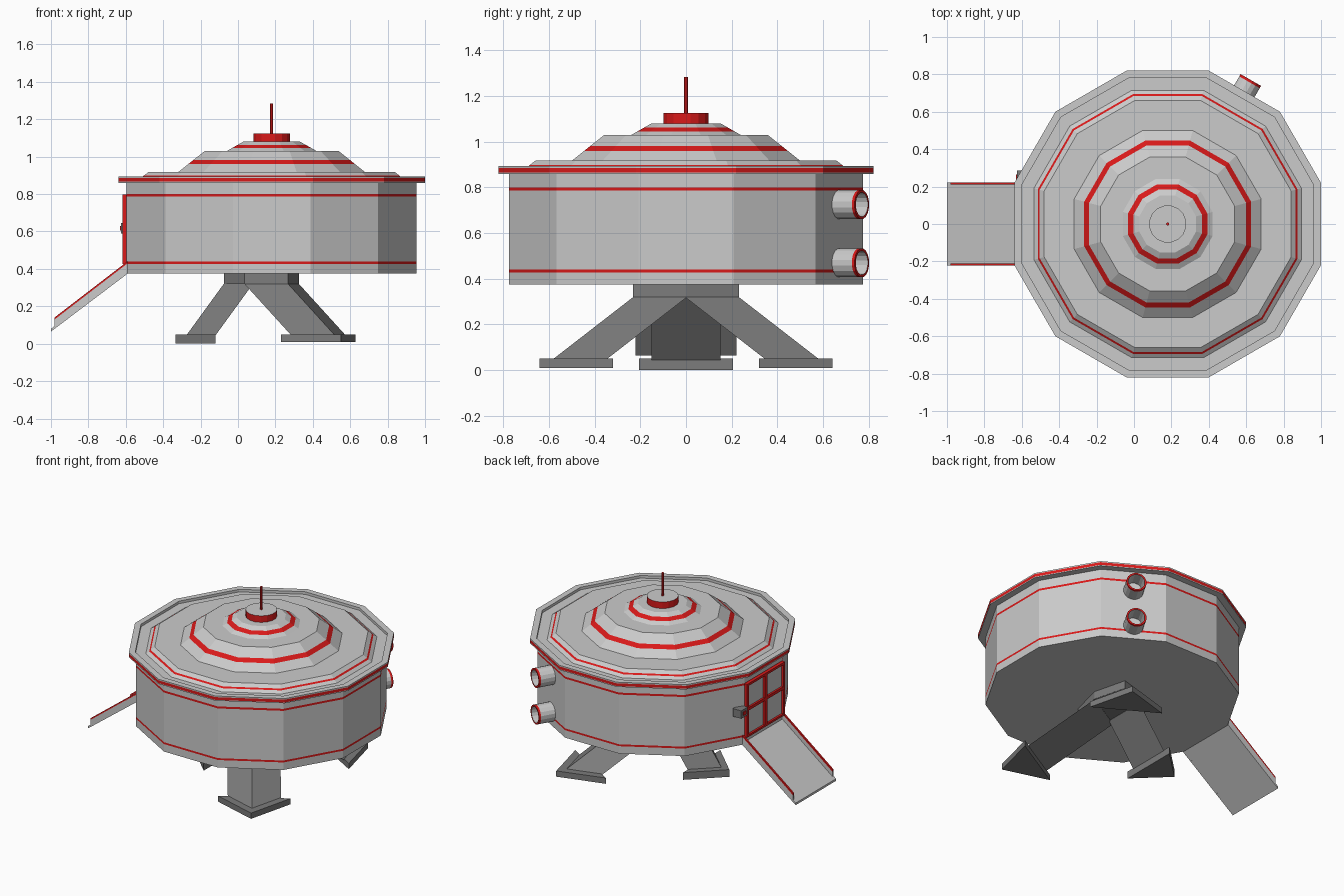
import bpy, bmesh
from math import cos, sin, pi, radians
from mathutils import Vector, Matrix

if "Cube" in bpy.data.objects:
    bpy.data.objects.remove(bpy.data.objects["Cube"])

CX = 0.18  # axis of the round building


def material(name, rgb):
    m = bpy.data.materials.new(name)
    m.diffuse_color = (*rgb, 1)
    m.use_nodes = True
    m.node_tree.nodes["Principled BSDF"].inputs["Base Color"].default_value = m.diffuse_color
    return m


GREY = material("hull_grey", (0.6, 0.6, 0.6))
RED = material("trim_red", (0.7, 0.01, 0.01))
DARK = material("leg_grey", (0.2, 0.2, 0.2))


def finish(name, bm, mats):
    bmesh.ops.recalc_face_normals(bm, faces=bm.faces[:])
    me = bpy.data.meshes.new(name)
    bm.to_mesh(me)
    bm.free()
    for m in mats:
        me.materials.append(m)
    ob = bpy.data.objects.new(name, me)
    bpy.context.collection.objects.link(ob)
    return ob


def lathe(name, profile, red=(), n=12, closed=False, matrix=None):
    """Revolve (apothem, z) points into n flat sides; segments in red get trim colour."""
    bm = bmesh.new()
    rings = []
    for r, z in profile:
        R = r / cos(pi / n)
        if r == 0:
            rings.append([bm.verts.new((0, 0, z))] * n)
        else:
            rings.append([bm.verts.new((R * cos((2 * k + 1) * pi / n), R * sin((2 * k + 1) * pi / n), z))
                          for k in range(n)])
    for i in range(len(rings) if closed else len(rings) - 1):
        a, b = rings[i], rings[(i + 1) % len(rings)]
        for k in range(n):
            j = (k + 1) % n
            f = bm.faces.new(list(dict.fromkeys((a[k], a[j], b[j], b[k]))))
            f.material_index = 1 if i in red else 0
    ob = finish(name, bm, [GREY, RED])
    ob.matrix_world = matrix or Matrix.Translation((CX, 0, 0))
    return ob


def loft(name, sections, mat):
    """Solid through matching polygon sections."""
    bm = bmesh.new()
    rings = [[bm.verts.new(p) for p in s] for s in sections]
    n = len(rings[0])
    for a, b in zip(rings, rings[1:]):
        for k in range(n):
            bm.faces.new((a[k], a[(k + 1) % n], b[(k + 1) % n], b[k]))
    bm.faces.new(rings[0])
    bm.faces.new(rings[-1])
    return finish(name, bm, [mat])


def box(name, lo, hi, mat):
    (x0, y0, z0), (x1, y1, z1) = lo, hi
    return loft(name, [[(x0, y0, z), (x1, y0, z), (x1, y1, z), (x0, y1, z)] for z in (z0, z1)], mat)


def slab(name, outline, y0, y1, mat):
    """Side outline (x, z) extruded along y."""
    return loft(name, [[(x, y, z) for x, z in outline] for y in (y0, y1)], mat)


# Drum with striped wall and overhanging rim
lathe("hull", [(0, .375), (.775, .375), (.775, .427), (.775, .44), (.775, .786), (.775, .80),
               (.775, .86), (.82, .86), (.82, .866), (.82, .885), (.82, .893), (.78, .893),
               (.78, .875), (.715, .875)], red=(2, 4, 8))

# Stepped roof with red bands on each slope
lathe("roof", [(.715, .875), (.694, .89), (.684, .898), (.66, .917), (.50, .917), (.446, .96),
               (.42, .981), (.358, 1.03), (.24, 1.03), (.212, 1.046), (.184, 1.062),
               (.152, 1.08), (0, 1.08)], red=(1, 5, 9))

# Roof cap and antenna
lathe("roof_cap", [(0, 1.08), (.098, 1.08), (.098, 1.125), (0, 1.125)], red=(1,), n=16)
lathe("antenna", [(0, 1.12), (.008, 1.12), (.008, 1.283), (0, 1.283)], red=(0, 1, 2), n=8)

# Two open exhaust pipes on the back right wall
for i, z in enumerate((.725, .47)):
    m = (Matrix.Translation((CX, 0, z)) @ Matrix.Rotation(radians(60), 4, 'Z')
         @ Matrix.Rotation(pi / 2, 4, 'Y'))
    lathe(f"exhaust_pipe_{i + 1}", [(.063, .765), (.063, .875), (.063, .889), (.052, .889), (.052, .78), (0, .78)],
          red=(1, 2), n=16, matrix=m)


# Triangular legs and feet, point outwards
def tri(cx, cy, ang, w, z):
    c, d = Vector((cx, cy, z)), Vector((cos(ang), sin(ang), 0))
    t = Vector((-d.y, d.x, 0))
    return [c + t * w, c - t * w, c + d * w * 1.04]


hub_points = []
for name, foot, top, ang, w in (("rear", (-.12, 0), (.08, 0), pi, .15),
                                ("right", (.43, -.435), (.18, -.08), -pi / 3, .168),
                                ("left", (.43, .435), (.18, .08), pi / 3, .168)):
    loft(f"{name}_leg", [tri(*foot, ang, w, .045), tri(*top, ang, w, .32), tri(*top, ang, w, .38)], DARK)
    loft(f"{name}_foot", [tri(*foot, ang, w * 1.37, z) for z in (0 if ang == pi else .01, .05)], DARK)
    hub_points += tri(*top, ang, w, .322) + tri(*top, ang, w, .38)
bm = bmesh.new()
hull = bmesh.ops.convex_hull(bm, input=[bm.verts.new(p) for p in hub_points])
bmesh.ops.delete(bm, geom=[v for v in hull["geom_interior"] if isinstance(v, bmesh.types.BMVert)], context='VERTS')
finish("leg_hub", bm, [DARK])

# Entry ramp with red-topped side rails
slab("ramp_floor", [(-1.0, .065), (-.59, .375), (-.59, .395), (-1.0, .08)], -.222, .222, GREY)
for side, s in (("left", 1), ("right", -1)):
    y0, y1 = sorted((s * .21, s * .222))
    slab(f"{side}_ramp_rail", [(-.98, .08), (-.59, .375), (-.59, .43), (-.98, .13)], y0, y1, GREY)
    slab(f"{side}_rail_trim", [(-.98, .128), (-.59, .428), (-.59, .441), (-.98, .141)], y0, y1, RED)

# Double door: panels, frame and cross bars
box("door_panel", (-.603, -.2, .43), (-.58, .2, .79), GREY)
for name, y0, y1, z0, z1 in (("left_post", .19, .208, .44, .795), ("right_post", -.208, -.19, .44, .795),
                             ("centre_post", -.013, .013, .44, .795), ("lintel", -.208, .208, .782, .798),
                             ("cross_bar", -.2, .2, .61, .63), ("sill", -.208, .208, .427, .441)):
    box(f"door_{name}", (-.617, y0, z0), (-.59, y1, z1), RED)

# Door keypad with red button
box("keypad", (-.625, .215, .59), (-.56, .285, .645), DARK)
box("keypad_button", (-.63, .235, .605), (-.62, .265, .63), RED)
